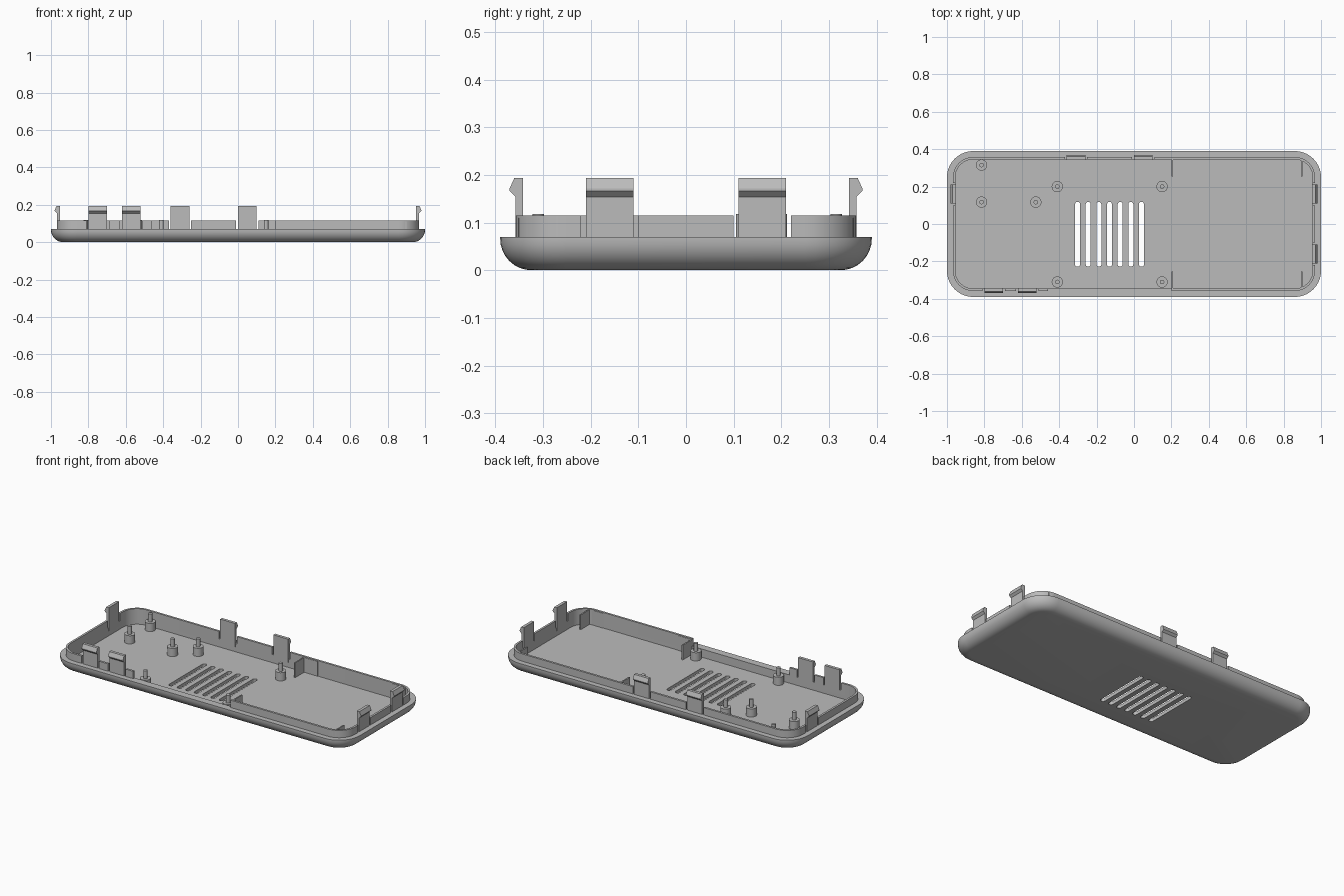
import bpy, bmesh, math
from mathutils import Matrix, Vector

if "Cube" in bpy.data.objects:
    bpy.data.objects.remove(bpy.data.objects["Cube"])

grey = bpy.data.materials.new("grey plastic")
grey.use_nodes = True
colour = (0.5, 0.5, 0.5, 1)
grey.diffuse_color = colour
grey.node_tree.nodes["Principled BSDF"].inputs["Base Color"].default_value = colour

HX, HY, R = 1.0, 0.39, 0.14      # outer half sizes and corner radius
FLOOR, RIM, LIP = 0.02, 0.07, 0.115


def finish(bm, name):
    bmesh.ops.recalc_face_normals(bm, faces=bm.faces)
    mesh = bpy.data.meshes.new(name)
    bm.to_mesh(mesh)
    bm.free()
    mesh.materials.append(grey)
    obj = bpy.data.objects.new(name, mesh)
    bpy.context.collection.objects.link(obj)
    return obj


def smooth(obj):
    bpy.ops.object.select_all(action='DESELECT')
    obj.select_set(True)
    bpy.context.view_layer.objects.active = obj
    bpy.ops.object.shade_smooth_by_angle(angle=math.radians(30))


def add_box(bm, x0, x1, y0, y1, z0, z1):
    m = Matrix.Translation(((x0 + x1) / 2, (y0 + y1) / 2, (z0 + z1) / 2))
    m = m @ Matrix.Diagonal((x1 - x0, y1 - y0, z1 - z0, 1))
    bmesh.ops.create_cube(bm, size=1, matrix=m)


def add_cylinder(bm, x, y, r, z0, z1):
    bmesh.ops.create_cone(bm, cap_ends=True, segments=24, radius1=r, radius2=r, depth=z1 - z0,
                          matrix=Matrix.Translation((x, y, (z0 + z1) / 2)))


def extrude_outline(bm, pts, offset):
    verts = [bm.verts.new(p) for p in pts]
    face = bm.faces.new(verts)
    top = bmesh.ops.extrude_face_region(bm, geom=[face])["geom"]
    bmesh.ops.translate(bm, vec=offset, verts=[v for v in top if isinstance(v, bmesh.types.BMVert)])


def rounded_ring(bm, inset, z, steps=10):
    r = R - inset
    ring = []
    for q, (sx, sy) in enumerate([(1, 1), (-1, 1), (-1, -1), (1, -1)]):
        for i in range(steps + 1):
            a = (q + i / steps) * math.pi / 2
            ring.append(bm.verts.new((sx * (HX - R) + r * math.cos(a),
                                      sy * (HY - R) + r * math.sin(a), z)))
    return ring


# Tray: rounded underside, rim step, thin lip, inner wall and floor
bm = bmesh.new()
F = 0.066
profile = [(F * (1 - math.sin(a)), F * (1 - math.cos(a)))
           for a in (i * math.pi / 16 for i in range(9))]
profile += [(0, RIM), (0.032, RIM), (0.032, LIP), (0.045, LIP), (0.045, FLOOR)]
rings = [rounded_ring(bm, *p) for p in profile]
for lower, upper in zip(rings, rings[1:]):
    n = len(lower)
    for i in range(n):
        j = (i + 1) % n
        bm.faces.new((lower[i], lower[j], upper[j], upper[i]))
bm.faces.new(rings[0])
bm.faces.new(rings[-1])
tray = finish(bm, "tray")

# Clip positions: side direction and centre along that side
clips = [((0, -1), -0.75), ((0, -1), -0.57), ((0, 1), -0.31), ((0, 1), 0.05),
         ((1, 0), 0.16), ((1, 0), -0.16), ((-1, 0), 0.16)]

# Cutters: vents, notches around the clips and the open stretch of the front lip
bm = bmesh.new()
for k in range(7):
    cx, w = -0.302 + 0.057 * k, 0.0135
    arc = [i * math.pi / 8 for i in range(9)]
    pts = [Vector((cx + w * math.cos(a), 0.105 + w * math.sin(a), -0.05)) for a in arc]
    pts += [Vector((cx - w * math.cos(a), -0.215 - w * math.sin(a), -0.05)) for a in arc]
    extrude_outline(bm, pts, (0, 0, 0.1))
for (dx, dy), c in clips:
    h = 0.06
    if dx:
        x0, x1 = sorted((dx * 0.94, dx * 1.02))
        add_box(bm, x0, x1, c - h, c + h, RIM, 0.2)
    else:
        y0, y1 = sorted((dy * 0.33, dy * 0.41))
        add_box(bm, c - h, c + h, y0, y1, RIM, 0.2)
add_box(bm, -0.46, 0.2, -0.41, -0.33, RIM, 0.2)
cutter = finish(bm, "tray_cutter")
cutter.hide_render = True
mod = tray.modifiers.new("openings", 'BOOLEAN')
mod.operation, mod.solver, mod.object = 'DIFFERENCE', 'EXACT', cutter
bpy.context.view_layer.objects.active = tray
bpy.ops.object.modifier_apply(modifier=mod.name)
bpy.data.objects.remove(cutter)
smooth(tray)

# Snap clips: upright tab with an outward hook
hook = [(-0.048, 0.05), (-0.032, 0.05), (-0.032, 0.154), (-0.02, 0.166),
        (-0.02, 0.172), (-0.03, 0.194), (-0.048, 0.194)]
for n, ((dx, dy), c) in enumerate(clips):
    bm = bmesh.new()
    edge = HX if dx else HY
    along = Vector((abs(dy), abs(dx), 0))
    out = Vector((dx, dy, 0))
    pts = [out * (edge + d) + along * (c - 0.05) + Vector((0, 0, z)) for d, z in hook]
    extrude_outline(bm, pts, along * 0.1)
    finish(bm, f"snap_clip_{n + 1}")

# Mounting posts with locating pins
posts = [(-0.815, 0.315), (-0.815, 0.117), (-0.525, 0.117), (-0.41, 0.2),
         (0.15, 0.2), (-0.41, -0.31), (0.15, -0.31)]
for n, (x, y) in enumerate(posts):
    bm = bmesh.new()
    add_cylinder(bm, x, y, 0.03, FLOOR - 0.005, 0.07)
    add_cylinder(bm, x, y, 0.012, 0.065, 0.118)
    smooth(finish(bm, f"mounting_post_{n + 1}"))

# Corner brackets holding the compartment on the left
for x, sx in ((0.2, 1), (0.9, -1)):
    for sy in (1, -1):
        bm = bmesh.new()
        xs = sorted((x, x + sx * 0.1))
        ys = sorted((sy * 0.343, sy * 0.352))
        add_box(bm, *xs, *ys, FLOOR - 0.005, 0.11)
        xs = sorted((x, x + sx * 0.008))
        ys = sorted((sy * 0.255, sy * 0.345))
        add_box(bm, *xs, *ys, FLOOR - 0.005, 0.11)
        finish(bm, "corner_bracket")
